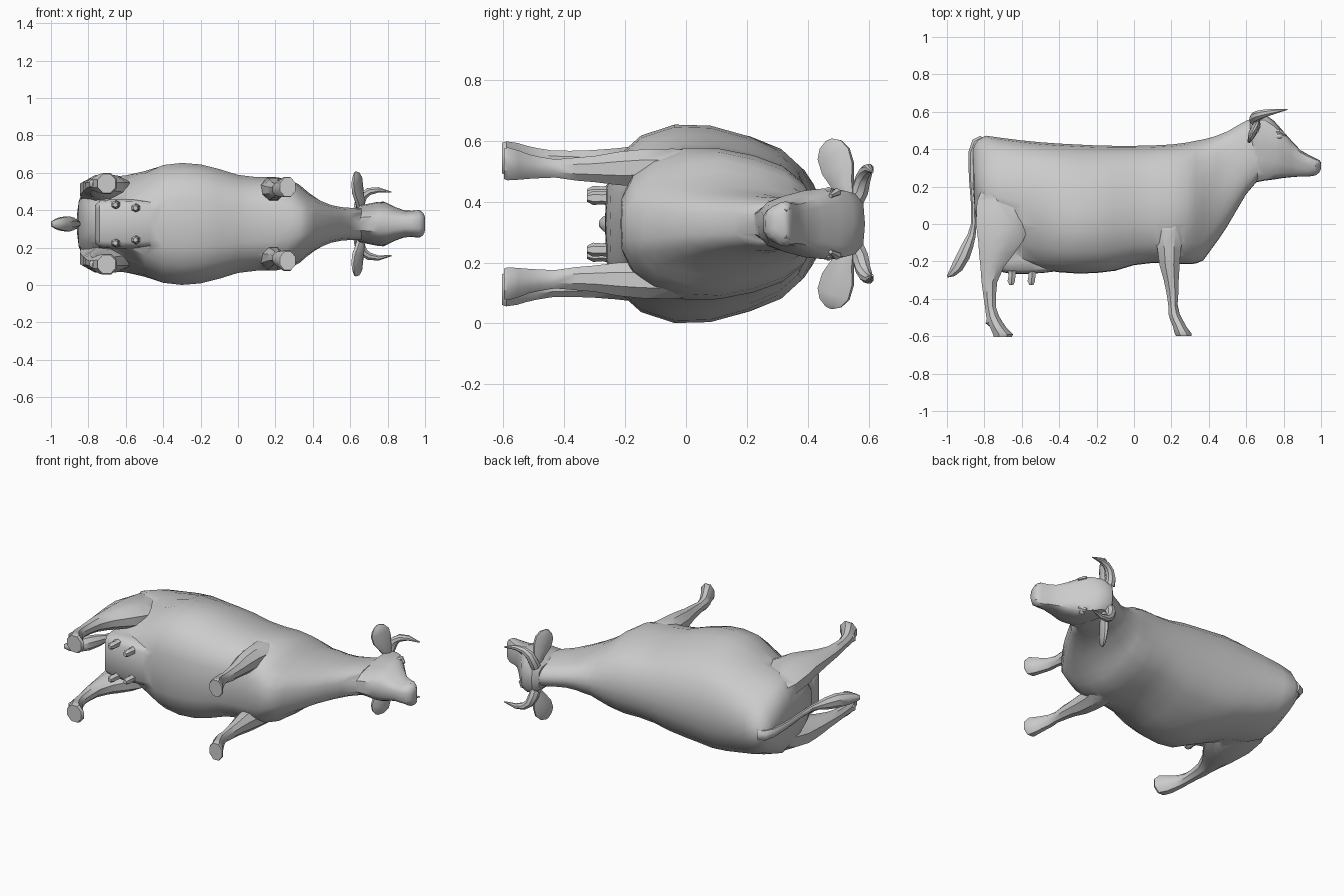
import bpy, bmesh, math
from mathutils import Vector

MID = 0.327  # height of the symmetry plane; the animal lies on its side
hide = bpy.data.materials.new("grey hide")
hide.diffuse_color = (0.6, 0.6, 0.6, 1)


def smooth(ob, angle):
    bpy.ops.object.select_all(action='DESELECT')
    ob.select_set(True)
    bpy.context.view_layer.objects.active = ob
    bpy.ops.object.shade_smooth_by_angle(angle=math.radians(angle))


def loft(name, rings, mirror=False, angle=40):
    """Skin closed rings of points, cap both ends; local z is sideways."""
    bm = bmesh.new()
    vs = [[bm.verts.new(p) for p in r] for r in rings]
    n = len(rings[0])
    for a, b in zip(vs, vs[1:]):
        for i in range(n):
            j = (i + 1) % n
            bm.faces.new((a[i], a[j], b[j], b[i]))
    bm.faces.new(vs[0])
    bm.faces.new(vs[-1])
    bmesh.ops.recalc_face_normals(bm, faces=bm.faces)
    me = bpy.data.meshes.new(name)
    bm.to_mesh(me)
    bm.free()
    ob = bpy.data.objects.new(name, me)
    bpy.context.collection.objects.link(ob)
    ob.location.z = MID
    me.materials.append(hide)
    if mirror:
        ob.modifiers.new("mirror", 'MIRROR').use_axis = (False, False, True)
    smooth(ob, angle)
    return ob


def section(shape, x, top, bot, hw, up=0, low=0):
    """Cross-section from (height, width) fractions; up and low narrow its ends."""
    half = []
    for t, w in shape:
        k = 1 - up * max(0, 2 * t - 1) - low * max(0, 1 - 2 * t)
        half.append((bot + (top - bot) * t, hw * w * k))
    pts = half + [(y, -w) for y, w in reversed(half) if w > 1e-6]
    return [Vector((x, y, w)) for y, w in pts]


def tube(name, path, n=8, flat=False, ref=(0, 0, 1), mirror=False):
    """Path rows: x, y, sideways, radius, sideways radius."""
    pts = [Vector(p[:3]) for p in path]
    rings, grow = [], 1 / math.cos(math.pi / n)
    for i, p in enumerate(path):
        t = (pts[min(i + 1, len(pts) - 1)] - pts[max(i - 1, 0)]).normalized()
        if flat:
            t = Vector((0, -1, 0))
        v = Vector(ref)
        v = (v - t * v.dot(t)).normalized()
        u = v.cross(t)
        rings.append([pts[i] + (u * p[3] * math.cos(a) + v * p[4] * math.sin(a)) * grow
                      for a in (math.tau * (k + .5) / n for k in range(n))])
    return loft(name, rings, mirror)


# Trunk and neck: x, top, bottom, half width, upper and lower narrowing
trunk = [(-.862, .41, .22, .04, .3, 0), (-.852, .435, .08, .12, .4, .2),
         (-.83, .458, -.02, .18, .35, .3), (-.79, .472, -.11, .225, .2, .4),
         (-.72, .462, -.18, .25, .05, .45), (-.60, .447, -.225, .262, -.1, .32),
         (-.50, .437, -.245, .285, -.12, .15), (-.40, .43, -.258, .315, -.04),
         (-.30, .425, -.265, .326, .05), (-.20, .42, -.262, .318, .05),
         (-.10, .418, -.25, .293), (0, .418, -.22, .262), (.10, .42, -.208, .25),
         (.20, .425, -.21, .25), (.28, .435, -.215, .238, .05, .1),
         (.33, .445, -.212, .21, .1, .2), (.37, .452, -.195, .175, .1, .2),
         (.41, .462, -.14, .145, 0, .1), (.45, .475, -.085, .12),
         (.50, .495, -.01, .10), (.55, .525, .075, .09), (.60, .552, .16, .086),
         (.66, .575, .23, .085)]
body_shape = [(0, .0), (.005, .38), (.06, .68), (.17, .89), (.33, 1), (.50, .99),
              (.68, .90), (.83, .76), (.93, .56), (.985, .26), (1, 0)]
body = loft("body", [section(body_shape, *s) for s in trunk], angle=60)

# Head, broad and boxy at the poll
head_rows = [(.62, .56, .235, .07), (.65, .588, .222, .098), (.70, .588, .232, .108),
             (.75, .55, .238, .118), (.79, .505, .245, .115), (.84, .448, .25, .09),
             (.89, .395, .254, .072), (.93, .372, .253, .07), (.97, .352, .26, .074),
             (.99, .342, .275, .06), (1.0, .33, .295, .035)]
head_shape = [(0, 0), (.01, .35), (.10, .62), (.30, .80), (.55, .95),
              (.75, 1), (.91, .92), (.985, .62), (1, 0)]
head = loft("head", [section(head_shape, *s) for s in head_rows])

# Ears: broad slanted leaves, and curved horns
tube("ear", [(.655, .53, .09, .02, .025), (.65, .515, .13, .022, .038),
             (.64, .50, .18, .02, .057), (.635, .485, .23, .016, .058),
             (.63, .475, .26, .012, .04), (.625, .47, .276, .004, .012)],
     ref=(.45, 1, 0), mirror=True)
tube("horn", [(.645, .555, .075, .028, .028), (.65, .572, .11, .027, .027),
              (.668, .582, .15, .024, .024), (.70, .592, .173, .02, .02),
              (.75, .602, .182, .014, .014), (.82, .613, .170, .003, .003)],
     ref=(0, 1, 0), mirror=True)

# Eyes, brows and nostrils
tube("eye", [(.775, .468, .095, .022, .016), (.778, .468, .114, .016, .011),
             (.78, .468, .119, .006, .004)], ref=(0, 1, 0), mirror=True)
tube("brow", [(.745, .492, .10, .006, .006), (.775, .495, .104, .014, .012),
              (.81, .475, .092, .006, .006)], n=6, mirror=True)
tube("nostril", [(.965, .335, .04, .012, .011), (.982, .33, .045, .012, .011),
                 (.995, .325, .042, .006, .005)], n=6, mirror=True)

# Front legs running down into the hooves
front_leg = tube("front_leg", [
    (.18, .06, .175, .085, .06), (.188, -.04, .185, .078, .062),
    (.188, -.14, .185, .062, .06), (.19, -.22, .182, .054, .055),
    (.199, -.30, .18, .04, .043), (.205, -.36, .18, .033, .038),
    (.208, -.43, .182, .025, .03), (.214, -.48, .185, .03, .035),
    (.228, -.515, .188, .034, .04), (.245, -.55, .193, .036, .048),
    (.262, -.585, .197, .045, .054), (.266, -.598, .197, .042, .05)],
    flat=True, mirror=True)

# Hind legs, with thighs standing proud of the narrowed rump
hind_leg = tube("hind_leg", [
    (-.70, .24, .14, .09, .065), (-.705, .12, .165, .135, .074),
    (-.70, 0, .185, .145, .072), (-.713, -.09, .195, .12, .066),
    (-.735, -.16, .198, .093, .058), (-.758, -.23, .20, .063, .048),
    (-.773, -.31, .203, .042, .039), (-.772, -.38, .207, .034, .033),
    (-.768, -.44, .21, .029, .031), (-.757, -.49, .213, .034, .036),
    (-.742, -.525, .215, .04, .042), (-.725, -.555, .216, .044, .05),
    (-.70, -.59, .216, .053, .055), (-.702, -.605, .216, .048, .05)],
    flat=True, mirror=True)
tube("dewclaw", [(-.77, -.50, .215, .015, .02), (-.782, -.53, .215, .012, .018),
                 (-.77, -.545, .215, .007, .011)], n=6, flat=True, mirror=True)

# Udder with four teats: rounded box swelling out of the belly
udder_shape = [(0, 0), (.01, .72), (.12, .93), (.35, 1), (.8, 1), (1, .7), (1.01, 0)]
udder = loft("udder", [section(udder_shape, *s) for s in (
    (-.765, -.08, -.20, .10), (-.74, -.08, -.25, .125), (-.66, -.08, -.266, .132),
    (-.55, -.08, -.266, .13), (-.47, -.10, -.26, .125), (-.40, -.12, -.25, .11))], angle=60)
for label, x, w in (("rear", -.652, .102), ("fore", -.545, .085)):
    tube(label + "_teat", [(x, -.25, w, .022, .022), (x, -.275, w, .018, .018),
                           (x - .004, -.305, w, .02, .02), (x - .004, -.325, w, .011, .011)],
         n=6, flat=True, mirror=True)

# Tail and its tuft
tube("tail", [(-.81, .455, 0, .02, .03), (-.845, .435, 0, .024, .03),
              (-.866, .38, 0, .02, .025), (-.868, .25, 0, .015, .019),
              (-.858, .10, 0, .013, .016), (-.857, 0, 0, .015, .017),
              (-.868, -.06, 0, .022, .021), (-.887, -.11, 0, .03, .033),
              (-.912, -.17, 0, .035, .04), (-.945, -.23, 0, .032, .035),
              (-.975, -.265, 0, .02, .025), (-.998, -.282, 0, .005, .012)])

# Weld head, legs and udder into one continuous skin
parts = (head, front_leg, hind_leg, udder)
for part in parts:
    weld = body.modifiers.new("weld " + part.name, 'BOOLEAN')
    weld.operation, weld.solver, weld.object = 'UNION', 'EXACT', part
bpy.context.view_layer.update()
skin = bpy.data.meshes.new_from_object(body.evaluated_get(bpy.context.evaluated_depsgraph_get()))
body.modifiers.clear()
body.data = skin
for part in parts:
    bpy.data.objects.remove(part)
smooth(body, 50)
